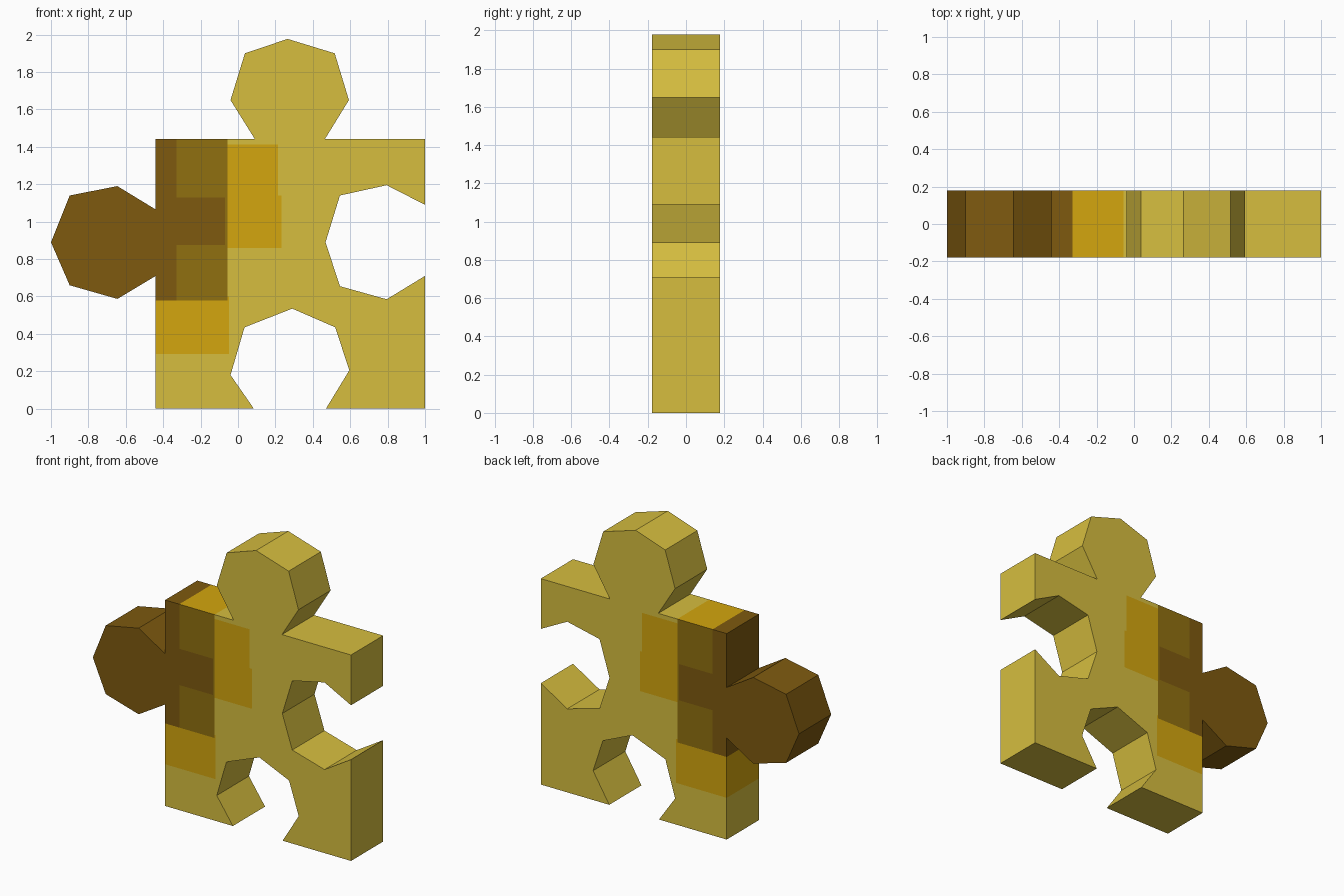
import bpy, bmesh
from mathutils import Vector

if "Cube" in bpy.data.objects:
    bpy.data.objects.remove(bpy.data.objects["Cube"])

HALF = 0.178  # half thickness in y


def srgb(r, g, b):
    def f(c):
        c /= 255
        return c / 12.92 if c <= 0.04045 else ((c + 0.055) / 1.055) ** 2.4
    return (f(r), f(g), f(b), 1)


def material(name, rgb):
    m = bpy.data.materials.new(name)
    m.diffuse_color = srgb(*rgb)
    m.use_nodes = True
    m.node_tree.nodes["Principled BSDF"].inputs["Base Color"].default_value = m.diffuse_color
    return m


YELLOW, GOLD, BROWN, DARK = range(4)
mats = [material("pale yellow", (214, 190, 63)),
        material("gold", (212, 166, 14)),
        material("brown", (144, 112, 16)),
        material("dark brown", (126, 90, 15))]

# Front outline: square body, two sockets, two knobs
outline = [
    (-0.44, 0), (0.085, 0),
    (-0.04, 0.18), (0.035, 0.435), (0.29, 0.535), (0.52, 0.435), (0.595, 0.205),  # bottom socket
    (0.47, 0), (1, 0), (1, 0.71),
    (0.795, 0.585), (0.545, 0.655), (0.468, 0.89), (0.545, 1.14), (0.795, 1.195),  # right socket
    (1, 1.09), (1, 1.442), (0.465, 1.442),
    (0.593, 1.65), (0.517, 1.90), (0.265, 1.977), (0.037, 1.90), (-0.04, 1.65),  # top knob
    (0.09, 1.442), (-0.44, 1.442), (-0.44, 1.065),
    (-0.645, 1.19), (-0.9, 1.14), (-1, 0.89), (-0.9, 0.66), (-0.645, 0.587),  # left knob
    (-0.44, 0.71)]

# Colour patches, later ones win: x0, x1, z0, z1, colour
patches = [
    (-0.50, -0.048, 0.292, 0.60, GOLD),
    (-0.06, 0.215, 0.86, 1.412, GOLD),
    (-0.06, 0.233, 0.86, 1.14, GOLD),
    (-0.34, -0.057, 0.578, 1.50, BROWN),
    (-1.10, -0.33, 0.578, 1.50, DARK),
    (-0.40, -0.07, 0.876, 1.13, DARK)]

# Puzzle piece: extruded outline
bm = bmesh.new()
front = bm.faces.new([bm.verts.new((x, -HALF, z)) for x, z in outline])
ext = bmesh.ops.extrude_face_region(bm, geom=[front], use_keep_orig=True)
moved = [v for v in ext["geom"] if isinstance(v, bmesh.types.BMVert)]
bmesh.ops.translate(bm, vec=(0, 2 * HALF, 0), verts=moved)
bmesh.ops.recalc_face_normals(bm, faces=bm.faces[:])
bmesh.ops.triangulate(bm, faces=[f for f in bm.faces if len(f.verts) > 4])

# Cut the faces along the patch borders
for axis, values in ((Vector((1, 0, 0)), {v for p in patches for v in p[:2]}),
                     (Vector((0, 0, 1)), {v for p in patches for v in p[2:4]})):
    for v in sorted(values):
        geom = bm.verts[:] + bm.edges[:] + bm.faces[:]
        bmesh.ops.bisect_plane(bm, geom=geom, dist=1e-5, plane_co=axis * v, plane_no=axis)

# Colour by patch; the body's top edge is gold where the front is brown
for f in bm.faces:
    c = f.calc_center_median()
    for x0, x1, z0, z1, colour in patches:
        if x0 < c.x < x1 and z0 < c.z < z1:
            f.material_index = colour
    if f.material_index == BROWN and f.normal.z > 0.9:
        f.material_index = GOLD

mesh = bpy.data.meshes.new("puzzle_piece")
bm.to_mesh(mesh)
bm.free()
for m in mats:
    mesh.materials.append(m)
bpy.context.collection.objects.link(bpy.data.objects.new("puzzle_piece", mesh))
